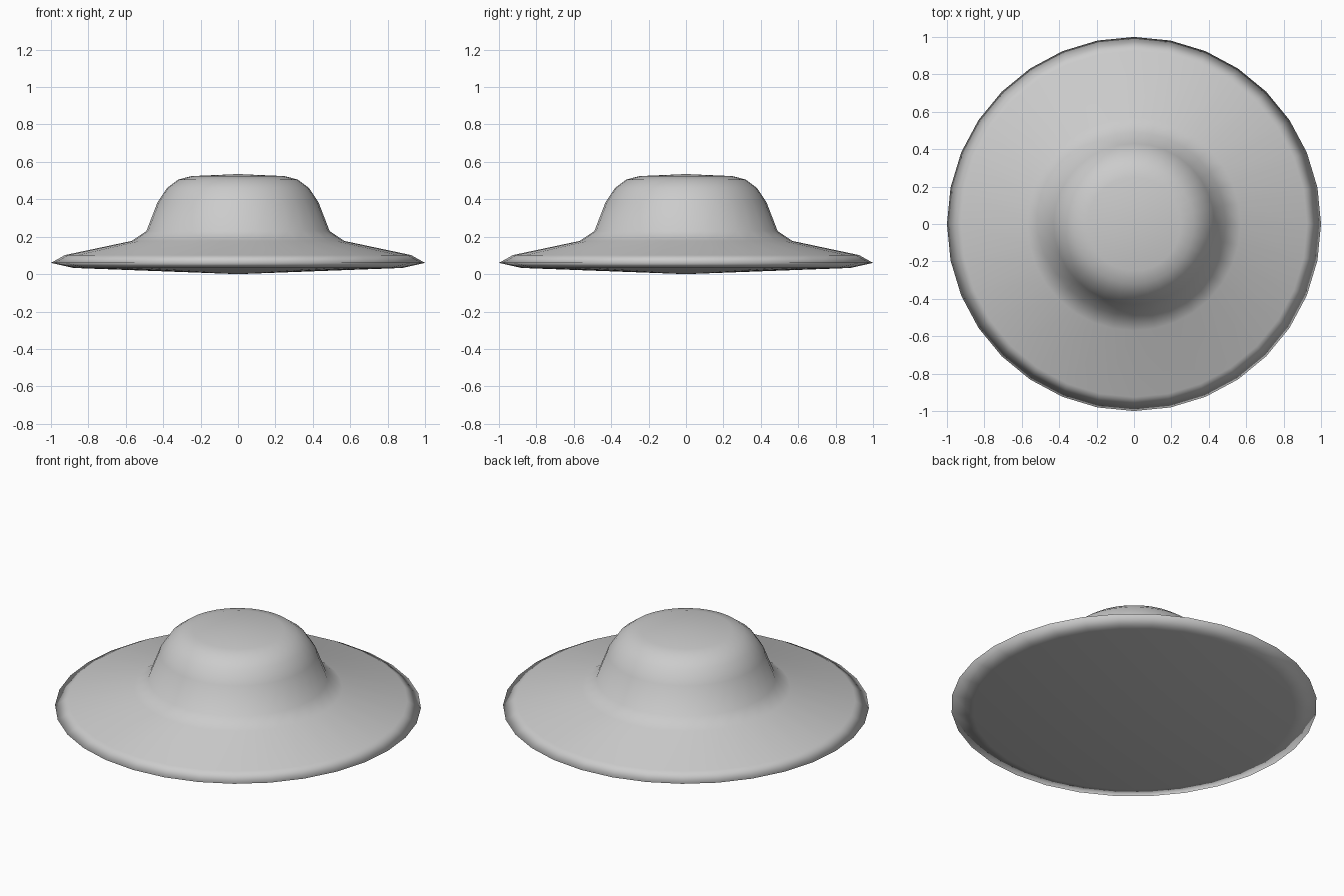
import bpy, bmesh
from math import cos, sin, tau

if "Cube" in bpy.data.objects:
    bpy.data.objects.remove(bpy.data.objects["Cube"])

SIDES = 32

# Outline as (radius, height), from under the brim up to the crown
outline = [(0.88, 0.033), (1.0, 0.06), (0.925, 0.102), (0.57, 0.177),
           (0.49, 0.23), (0.43, 0.385), (0.38, 0.46), (0.32, 0.505),
           (0.25, 0.524)]

bm = bmesh.new()
rings = [[bm.verts.new((r * cos(tau * i / SIDES), r * sin(tau * i / SIDES), z))
          for i in range(SIDES)] for r, z in outline]
base = bm.verts.new((0, 0, 0.0))
peak = bm.verts.new((0, 0, 0.535))

for i in range(SIDES):
    j = (i + 1) % SIDES
    # Brim and crown walls
    for low, high in zip(rings, rings[1:]):
        bm.faces.new((low[i], low[j], high[j], high[i]))
    # Shallow cones closing the underside and the top
    bm.faces.new((base, rings[0][j], rings[0][i]))
    bm.faces.new((peak, rings[-1][i], rings[-1][j]))

for face in bm.faces:
    face.smooth = True
bmesh.ops.recalc_face_normals(bm, faces=bm.faces)

mesh = bpy.data.meshes.new("brimmed_hat")
bm.to_mesh(mesh)
bm.free()
hat = bpy.data.objects.new("brimmed_hat", mesh)
bpy.context.collection.objects.link(hat)
